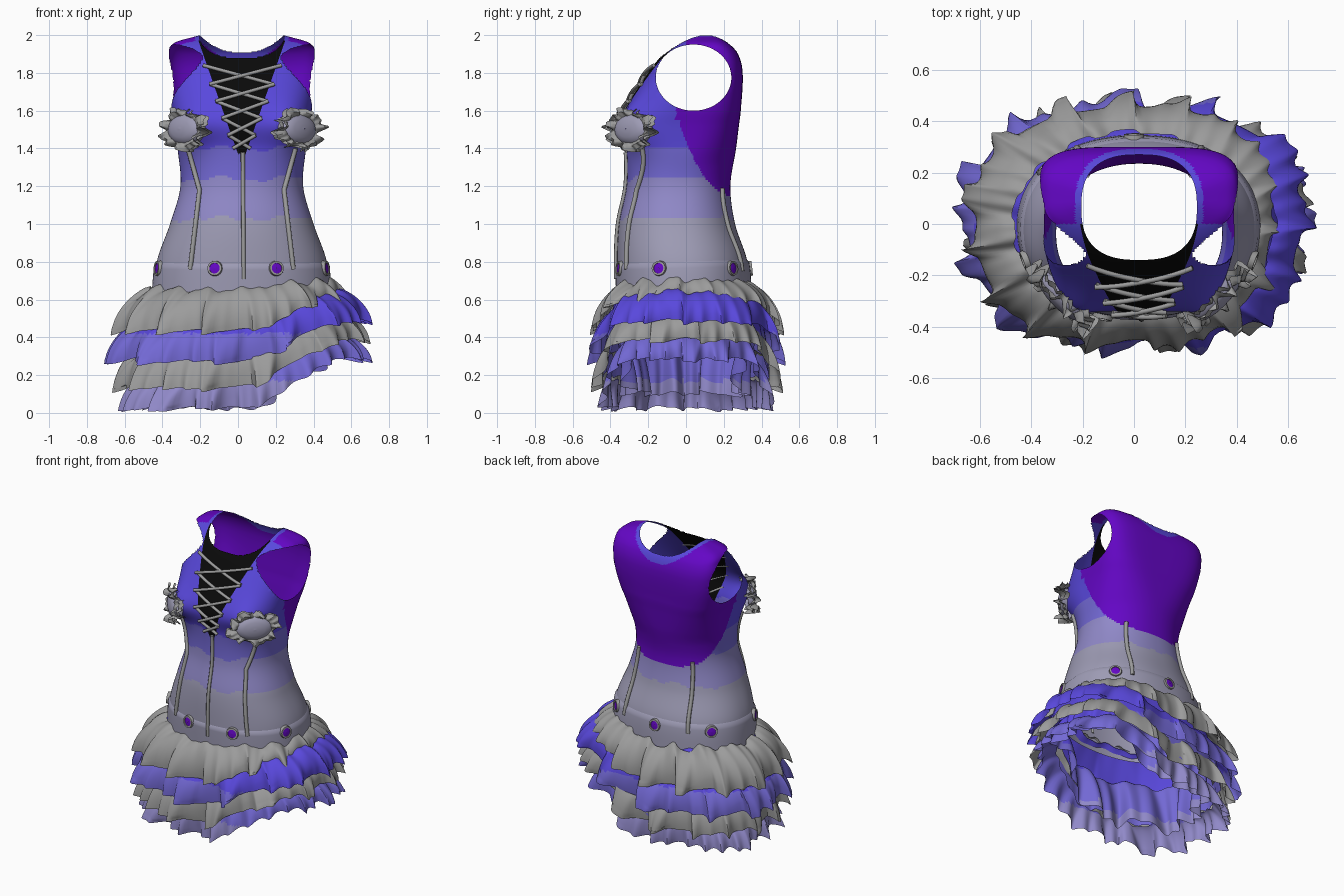
import bpy, bmesh, math, random
from mathutils import Vector

random.seed(4)
if "Cube" in bpy.data.objects:
    bpy.data.objects.remove(bpy.data.objects["Cube"])

PALETTE = {
    "deep_blue": (.10, .065, .72), "mid_blue": (.17, .14, .66), "lavender": (.28, .25, .58),
    "grey_lavender": (.34, .33, .46), "purple": (.127, .002, .56), "black": (.003, .003, .003),
    "grey": (.33, .33, .33)}
MATS = {}
for key, rgb in PALETTE.items():
    m = bpy.data.materials.new(key)
    m.use_nodes = True
    m.diffuse_color = (*rgb, 1)
    m.node_tree.nodes["Principled BSDF"].inputs["Base Color"].default_value = (*rgb, 1)
    MATS[key] = m
KEYS = list(PALETTE)
CX = .02                      # middle of the bodice


def smooth(lo, hi, t):
    t = min(1, max(0, (t - lo) / (hi - lo)))
    return t * t * (3 - 2 * t)


def mix(a, b, t):
    return a + (b - a) * t


def finish(name, bm, rule, angle=50):
    """Turn a bmesh into an object; rule is a colour name or centre -> colour name."""
    bmesh.ops.recalc_face_normals(bm, faces=bm.faces)
    pick = rule if callable(rule) else lambda c: rule
    names = [pick(f.calc_center_median()) for f in bm.faces]
    used = [k for k in KEYS if k in names]
    for f, n in zip(bm.faces, names):
        f.material_index = used.index(n)
    me = bpy.data.meshes.new(name)
    bm.to_mesh(me)
    bm.free()
    for k in used:
        me.materials.append(MATS[k])
    ob = bpy.data.objects.new(name, me)
    bpy.context.collection.objects.link(ob)
    bpy.ops.object.select_all(action='DESELECT')
    ob.select_set(True)
    bpy.context.view_layer.objects.active = ob
    bpy.ops.object.shade_smooth_by_angle(angle=math.radians(angle))


def ring_grid(func, around, rows):
    """Closed bands of quads from func(angle, v)."""
    bm = bmesh.new()
    g = [[bm.verts.new(func(math.tau * i / around, j / rows)) for i in range(around)]
         for j in range(rows + 1)]
    for j in range(rows):
        for i in range(around):
            k = (i + 1) % around
            bm.faces.new((g[j][i], g[j][k], g[j + 1][k], g[j + 1][i]))
    return bm


# Bodice shape: height, half width, front y, back y
PROFILE = [(.58, .47, -.36, .34), (.8, .45, -.365, .325), (1.0, .38, -.355, .26),
           (1.2, .325, -.315, .235), (1.4, .34, -.315, .265), (1.52, .355, -.345, .28),
           (1.6, .37, -.325, .29), (1.8, .395, -.2, .3), (1.9, .39, -.12, .275),
           (1.96, .355, -.04, .22), (2.0, .22, .04, .15)]


def section(z):
    n = len(PROFILE)
    i = max(k for k in range(n - 1) if PROFILE[k][0] <= z or k == 0)
    p0, p1, p2, p3 = (PROFILE[min(n - 1, max(0, k))] for k in range(i - 1, i + 3))
    h = p2[0] - p1[0]
    t = min(1, (z - p1[0]) / h)
    out = []
    for c in (1, 2, 3):
        m1 = (p2[c] - p0[c]) / (p2[0] - p0[0]) * h
        m2 = (p3[c] - p1[c]) / (p3[0] - p1[0]) * h
        s = t * t * (3 - 2 * t)
        out.append(mix(p1[c], p2[c], s) + m1 * t * (1 - t) ** 2 - m2 * t * t * (1 - t))
    return out


def squareness(z, side):
    """The upper back is nearly flat with tight corners; the rest is rounder."""
    return mix(2.2, 4.5 if side > 0 else 2.5, smooth(1.3, 1.75, z))


def body(theta, z, off=0):
    a, yf, yb = section(z)
    c, s = math.cos(theta), math.sin(theta)
    p = squareness(z, s)
    r = (abs(c) ** p + abs(s) ** p) ** (-1 / p)
    x = (a + off) * c * r
    y = (yf + yb) / 2 + ((yb - yf) / 2 + off) * s * r
    if s < 0:                 # bust
        y -= .06 * math.exp(-((abs(x) - .27) / .1) ** 2 - ((z - 1.52) / .12) ** 2)
    return Vector((CX + x, y, z))


def on_body(dx, z, side, off=.006):
    """Point on the front (side -1) or back (side 1) at distance dx from the middle."""
    q = max(-1, min(1, dx / section(z)[0]))
    p = squareness(z, side)
    return body(math.atan2(side * (1 - abs(q) ** p) ** (1 / p), q), z, off)


def arm_r(p):
    return math.hypot((p.y - .04) / .2, (p.z - 1.775) / .175)


def neck_r(p):
    return (abs((p.x - CX) / .225) ** 2.6 + abs((p.y - .065) / .205) ** 2.6) ** (1 / 2.6)


def panel_width(z):
    return .03 + .35 * (z - 1.4)


def bodice_colour(p):
    wave = p.z + .012 * math.sin(17 * p.x) + .008 * math.sin(41 * p.x + 2)
    if p.y < 0 and p.z > 1.37 and abs(p.x - CX) < panel_width(p.z):
        return "black"
    if p.z > 1.8 and neck_r(p) < 1.11:
        return "deep_blue"
    if p.y > -.05 + .05 * smooth(1.7, 1.95, p.z) and p.z > 1.15 + 5 * max(0, .24 - p.y) ** 2 * (p.z < 1.7):
        return "purple"
    for level, name in ((1.4, "deep_blue"), (1.24, "mid_blue"), (1.03, "lavender")):
        if wave > level:
            return name
    return "grey_lavender"


# Bodice with neckline and armholes; rows get closer towards the shoulders
bm = ring_grid(lambda t, v: body(t, .58 + 1.42 * (1 - (1 - v) ** 1.6)), 240, 150)
for s in (-1, 1):             # clean edges for the lacing panel
    bmesh.ops.bisect_plane(bm, geom=bm.verts[:] + bm.edges[:] + bm.faces[:],
                           plane_co=(CX + s * .03, 0, 1.4), plane_no=(s, 0, -.35))
gone = [f for f in bm.faces for c in [f.calc_center_median()]
        if arm_r(c) < 1 and abs(c.x - CX) > .2 or c.z > 1.8 and neck_r(c) < 1]
bmesh.ops.delete(bm, geom=gone, context='FACES')
for v in bm.verts:
    if v.is_boundary and v.co.z > 1.5:
        a, n = arm_r(v.co), neck_r(v.co)
        if abs(a - 1) < .12 and abs(v.co.x - CX) > .24:
            v.co.y, v.co.z = .04 + (v.co.y - .04) / a, 1.775 + (v.co.z - 1.775) / a
        elif abs(n - 1) < .15:
            v.co.x, v.co.y = CX + (v.co.x - CX) / n, .065 + (v.co.y - .065) / n
finish("bodice", bm, bodice_colour)
finish("hip_band", ring_grid(lambda t, v: body(t, mix(.6, .8 + .012 * math.sin(t), v), .009 if v < 1 else 0),
                             120, 12), "grey_lavender")


# Ruffled skirt tiers, raised on the left side
def skirt_blue(p):
    return "deep_blue" if p.z > .42 else "mid_blue" if p.z > .17 else "lavender"


def tier(name, top, hem, top_r, hem_r, amp, colour, folds):
    """top and hem: heights (right, left); hem_r: x right, x left, y."""
    waves = [(random.randint(folds - 3, folds + 4), random.uniform(0, 6), w) for w in (.65, .5, .35)]
    waves += [(folds * 2 + 5, random.uniform(0, 6), .3), (5, random.uniform(0, 6), .3)]

    def point(t, v):
        c, s = math.cos(t), math.sin(t)
        u = smooth(.05, .8, c)
        w = math.tanh(1.7 * sum(k * math.sin(f * t + p + .5 * v) for f, p, k in waves))
        w2 = sum(k * math.cos(f * t + p + 1) for f, p, k in waves)
        out = math.sin(v * math.pi / 2) ** .8
        rx = mix(top_r[0], mix(hem_r[0], hem_r[1], u), out) + amp * w * (.25 + .75 * v)
        ry = mix(top_r[1], hem_r[2], out) + amp * w * (.25 + .75 * v)
        z = mix(mix(top[0], top[1], u), mix(hem[0], hem[1], u), v ** 1.25)
        z += (.018 * (1 - v) + .022 * v) * w2 * (.4 if v > .9 else 1) - .01 * w * v
        twist = .05 * w2 * v
        c, s = math.cos(t + twist), math.sin(t + twist)
        p = 2 + .5 * v        # boxier towards the hem
        r = (abs(c) ** p + abs(s) ** p) ** (-1 / p)
        return (rx * c * r, ry * s * r, max(z, 0))
    finish(name, ring_grid(point, 300, 12), colour, 40)


tier("top_ruffle", (.66, .71), (.43, .59), (.47, .36), (.645, .56, .485), .035, "grey", 15)
tier("second_ruffle", (.47, .64), (.27, .48), (.55, .42), (.68, .675, .49), .04, skirt_blue, 14)
tier("third_ruffle", (.32, .53), (.13, .38), (.55, .42), (.63, .665, .475), .04, "grey", 15)
tier("bottom_ruffle", (.17, .42), (.02, .28), (.54, .41), (.60, .67, .43), .05, skirt_blue, 14)
tier("inner_ruffle", (.42, .54), (.1, .36), (.5, .38), (.46, .52, .3), .07, skirt_blue, 8)
tier("underskirt", (.64, .68), (.2, .45), (.45, .34), (.55, .58, .43), .01, skirt_blue, 9)


# Cords and laces
def cord(name, points, radius):
    cu = bpy.data.curves.new(name, 'CURVE')
    cu.dimensions = '3D'
    cu.bevel_depth, cu.bevel_resolution, cu.use_fill_caps = radius, 2, True
    sp = cu.splines.new('POLY')
    sp.points.add(len(points) - 1)
    for q, p in zip(sp.points, points):
        q.co = (*p, 1)
    cu.materials.append(MATS["grey"])
    ob = bpy.data.objects.new(name, cu)
    bpy.context.collection.objects.link(ob)
    bpy.ops.object.select_all(action='DESELECT')
    ob.select_set(True)
    bpy.context.view_layer.objects.active = ob
    bpy.ops.object.convert(target='MESH')


def surface_path(knots, side, off=.006, steps=10):
    return [on_body(mix(a[0], b[0], k / steps), mix(a[1], b[1], k / steps), side, off)
            for a, b in zip(knots, knots[1:]) for k in range(steps + 1)]


cord("front_middle_cord", surface_path([(.005, 1.38), (.01, .71)], -1, steps=24), .011)
for s, label in ((-1, "right"), (1, "left")):
    cord(f"front_{label}_cord", surface_path([(s * .28, 1.4), (s * .22, 1.18), (s * .27, .76)], -1), .013)
    cord(f"back_{label}_cord", surface_path([(s * .2, 1.19), (s * .24, .75)], 1, steps=16), .013)
rows = [1.84, 1.74, 1.65, 1.56, 1.47, 1.40]
for i, (z0, z1) in enumerate(zip(rows, rows[1:])):
    for s in (-1, 1):
        ends = [(s * (panel_width(z0) + .015), z0), (-s * (panel_width(z1) + .015), z1)]
        cord(f"lace_{i}_{'left' if s > 0 else 'right'}", surface_path(ends, -1, .014 + .005 * s), .01)


# Round ornaments standing on the surface
def ornament(name, centre, normal, profile, colour, sx=1, frill=0):
    n = Vector(normal).normalized()
    side = Vector((0, 0, 1)).cross(n).normalized()
    up = n.cross(side)

    def point(t, v):
        k = v * (len(profile) - 1)
        i = min(int(k), len(profile) - 2)
        r, h = (mix(profile[i][j], profile[i + 1][j], k - i) for j in (0, 1))
        w = math.sin(7 * t) + .8 * math.sin(11 * t + 1) + .5 * math.sin(19 * t)
        r += frill * v * .4 * (math.sin(9 * t + 2) + math.sin(4 * t))
        return centre + side * (r * sx * math.cos(t)) + up * (r * math.sin(t)) + n * (h + frill * v * w)
    finish(name, ring_grid(point, 96 if frill else 24, 2 * (len(profile) - 1)), colour)


for s, label in ((-1, "right"), (1, "left")):
    spot = on_body(s * .295, 1.5, -1, 0)
    aim = (s * .7, -.7, .08)
    ornament(f"{label}_cup", spot, aim, [(.085, -.02), (.08, .02), (.06, .04), (.03, .05), (.001, .053)],
             "grey_lavender", 1.5)
    ornament(f"{label}_cup_frill", spot, aim, [(.07, .025), (.088, .04), (.108, .025)], "grey", 1.5, .024)
    ornament(f"{label}_cup_underfrill", spot, aim, [(.07, 0), (.09, .01), (.107, -.008)], "grey", 1.5, .02)

for i, (dx, side) in enumerate([(-.14, -1), (.18, -1), (-.435, -1), (.435, -1),
                                (-.36, 1), (-.02, 1), (.33, 1)]):
    spot = on_body(dx, .765, side, .008)
    along = (on_body(dx + .01, .765, side) - on_body(dx - .01, .765, side)).normalized()
    aim = (-side * along.y, side * along.x, .1)
    ornament(f"eyelet_ring_{i}", spot, aim, [(.042, -.01), (.038, .012), (.028, .012), (.027, 0)], "grey")
    ornament(f"eyelet_centre_{i}", spot, aim, [(.03, .006), (.001, .009)], "purple")
